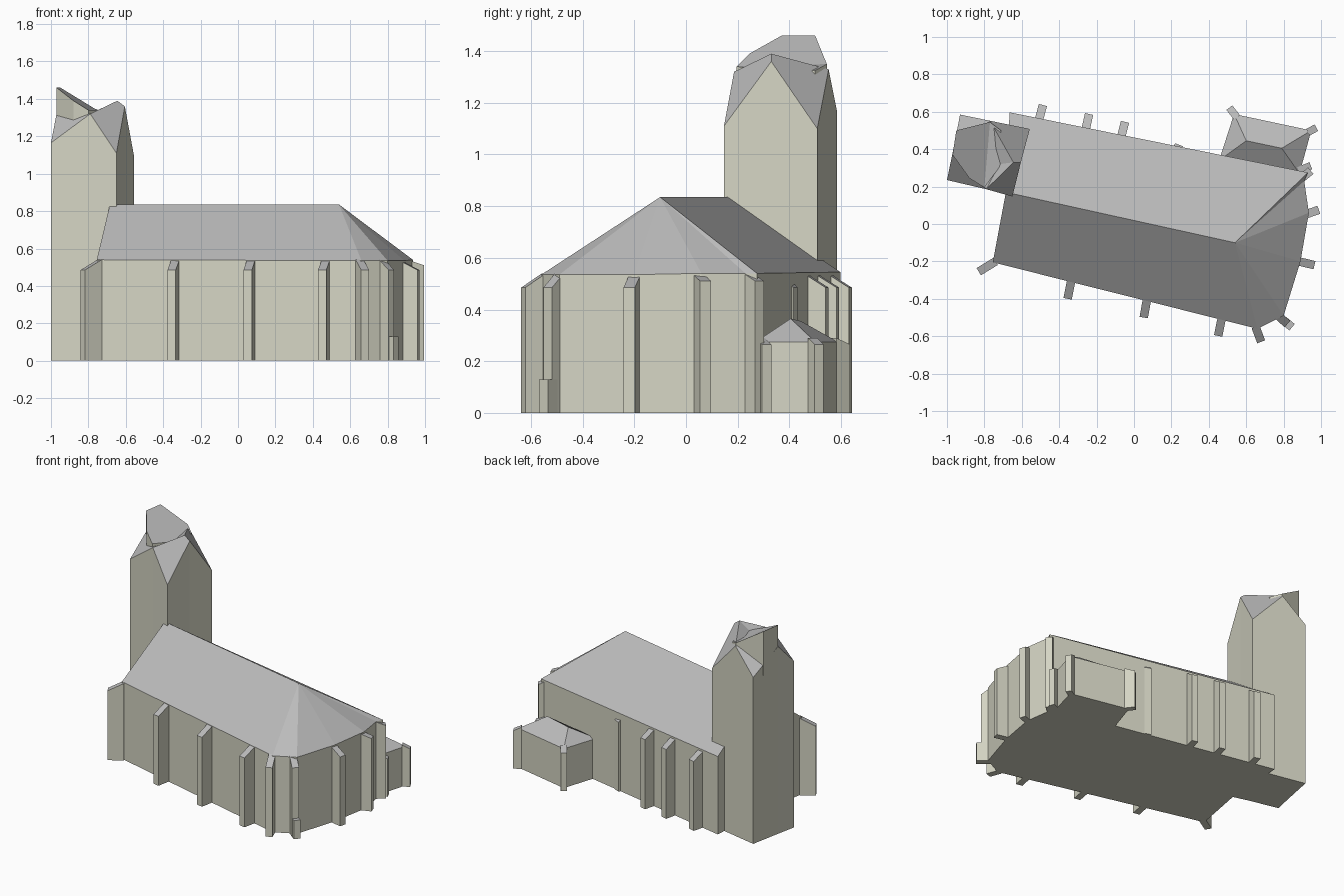
import bpy
from mathutils import Vector

if "Cube" in bpy.data.objects:
    bpy.data.objects.remove(bpy.data.objects["Cube"])


def material(name, rgb):
    m = bpy.data.materials.new(name)
    m.diffuse_color = (*rgb, 1)
    m.use_nodes = True
    m.node_tree.nodes["Principled BSDF"].inputs["Base Color"].default_value = m.diffuse_color
    return m


STONE = material("stone", (0.66, 0.66, 0.55))
SLATE = material("slate", (0.5, 0.5, 0.5))


def solid(name, ring, roof, extra=(), base=0.0, roof_mat=SLATE):
    """Walls under a counter-clockwise eave ring, a flat base, and roof faces."""
    n = len(ring)
    verts = list(ring) + list(extra)
    low = len(verts)
    verts += [(x, y, base) for x, y, z in ring]
    walls = [(i, low + i, low + (i + 1) % n, (i + 1) % n) for i in range(n)]
    walls.append(tuple(low + i for i in reversed(range(n))))
    mesh = bpy.data.meshes.new(name)
    mesh.from_pydata(verts, [], walls + list(roof))
    mesh.materials.append(STONE)
    mesh.materials.append(roof_mat)
    for p in mesh.polygons[len(walls):]:
        p.material_index = 1
    ob = bpy.data.objects.new(name, mesh)
    bpy.context.collection.objects.link(ob)
    return ob


def buttress(name, inner, outer, z_in=0.54, z_out=0.485, width=0.045):
    """Pier running out from the wall, with a sloping top."""
    a, b = Vector(inner), Vector(outer)
    d = (b - a).normalized()
    s = Vector((-d.y, d.x)) * width / 2
    ring = [(*(a - s), z_in), (*(b - s), z_out), (*(b + s), z_out), (*(a + s), z_in)]
    solid(name, ring, [(0, 1, 2, 3)])


# Nave with west gable, long ridge and faceted east hip
solid("nave",
      [(-.755, -.205, .54), (.66, -.56, .535), (.80, -.49, .535), (.89, -.20, .535),
       (.935, .06, .54), (.91, .23, .54), (.93, .275, .54), (-.665, .597, .545),
       (-.685, .17, .835)],
      [(0, 1, 9, 8), (1, 2, 9), (2, 3, 9), (3, 4, 9), (4, 5, 9), (5, 6, 9), (6, 7, 8, 9)],
      extra=[(.54, -.10, .835)])

# Tower shaft with four gables and sloping corner roofs
solid("tower",
      [(-1, .235, 1.165), (-.79, .186, 1.32), (-.65, .147, 1.11), (-.605, .33, 1.36),
       (-.557, .508, 1.10), (-.77, .552, 1.33), (-.93, .585, 1.165), (-.972, .37, 1.31)],
      [(7, 0, 1), (1, 2, 3, 8), (3, 4, 5, 8), (5, 6, 7), (1, 8, 9), (8, 5, 9), (1, 9, 5, 7)],
      extra=[(-.645, .33, 1.39), (-.72, .32, 1.33)])

# Tilted cap on the tower, high at the west
solid("tower_cap",
      [(-.80, .195, 1.34), (-.715, .31, 1.335), (-.71, .50, 1.325), (-.77, .545, 1.35),
       (-.95, .50, 1.46), (-.97, .37, 1.46), (-.88, .245, 1.39)],
      [(0, 1, 2, 3), (0, 3, 4, 5, 6)], base=1.15)

# Low annex on the north-east with hipped roof
solid("annex",
      [(.455, .34, .275), (.885, .27, .275), (.948, .50, .275), (.535, .588, .275)],
      [(0, 1, 5, 4), (1, 2, 5), (2, 3, 4, 5), (3, 0, 4)],
      extra=[(.60, .445, .355), (.79, .405, .365)])

# Buttresses around the nave: inner point, outer point
NAVE_PIERS = [
    ((-.74, -.20), (-.83, -.255)), ((-.335, -.30), (-.355, -.40)),
    ((.07, -.40), (.052, -.50)), ((.47, -.50), (.45, -.598)),
    ((.65, -.55), (.68, -.63)), ((.77, -.49), (.82, -.535)),
    ((.86, -.195), (.965, -.22)), ((.90, .045), (.988, .076)),
    ((.89, .24), (.945, .285)), ((-.51, .55), (-.487, .636)),
    ((-.26, .50), (-.24, .588)), ((-.07, .46), (-.048, .546)),
    ((.22, .37), (.24, .424)),
]
for i, (p, q) in enumerate(NAVE_PIERS):
    buttress(f"nave_buttress_{i + 1}", p, q, z_out=0.51 if 6 < i < 9 else 0.485)
buttress("low_plinth", (.80, -.515), (.845, -.552), .13, .13)

# Corner buttresses of the annex
for i, (p, q) in enumerate([((.55, .57), (.51, .622)), ((.93, .49), (.975, .515)),
                            ((.88, .285), (.945, .312))]):
    buttress(f"annex_buttress_{i + 1}", p, q, .29, .265, .04)
